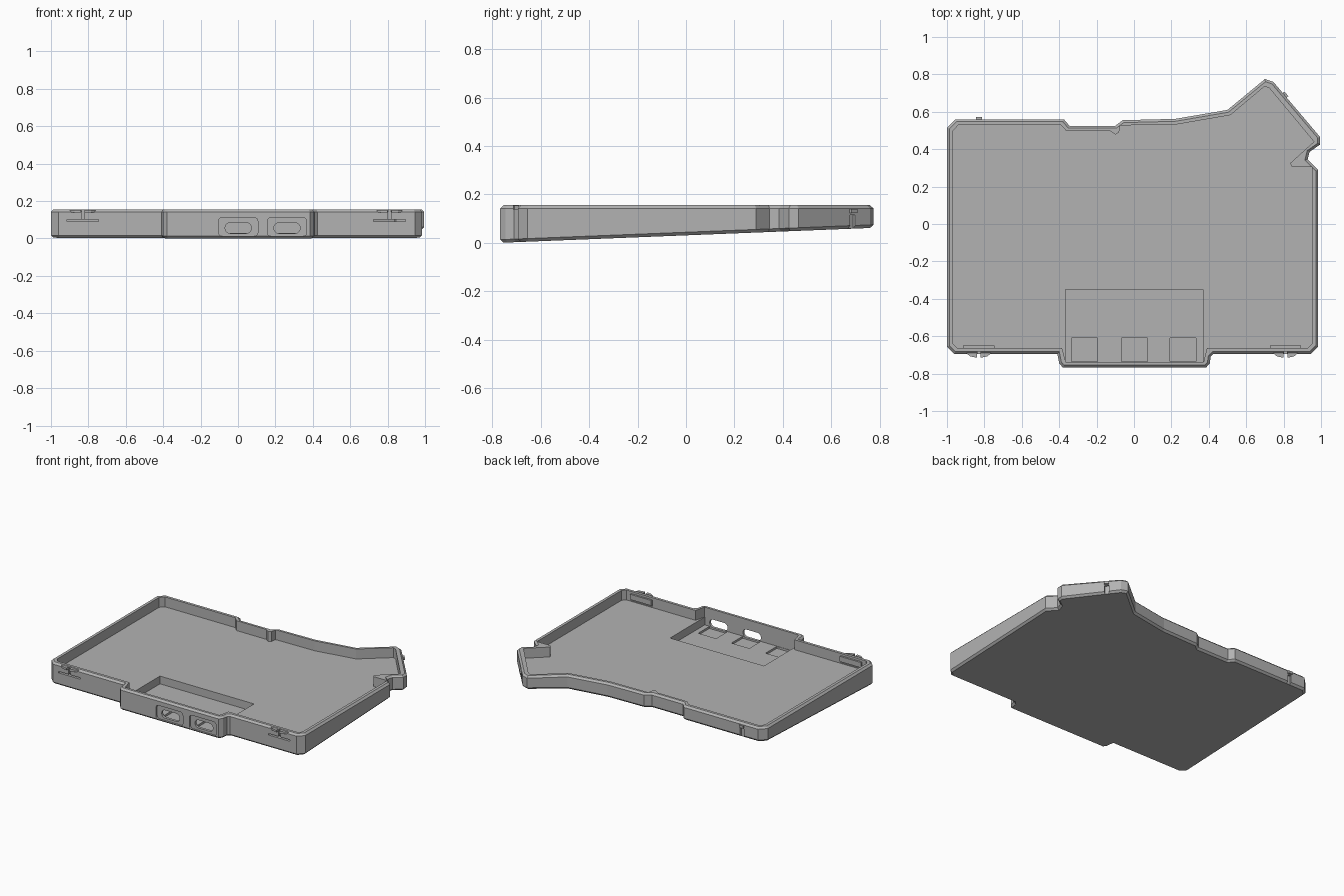
import bpy, bmesh, math
from mathutils import Vector, Matrix

if "Cube" in bpy.data.objects:
    bpy.data.objects.remove(bpy.data.objects["Cube"])

grey = bpy.data.materials.new("mid_grey")
grey.use_nodes = True
grey.diffuse_color = (0.45, 0.45, 0.45, 1)
grey.node_tree.nodes["Principled BSDF"].inputs["Base Color"].default_value = (0.45, 0.45, 0.45, 1)

TOP, FLOOR, POCKET, BEVEL = 0.155, 0.085, 0.03, 0.013


def underside(y):
    return max(0, (y + 0.765) * 0.04)


def inset(pts, d):
    """Mitred inward offset of a counter-clockwise outline."""
    out = []
    for i, p in enumerate(pts):
        a, b, c = Vector(pts[i - 1]), Vector(p), Vector(pts[(i + 1) % len(pts)])
        u, v = (b - a).normalized(), (c - b).normalized()
        n, m = Vector((-u.y, u.x)), Vector((-v.y, v.x))
        out.append(tuple(b + (n + m) * (d / (1 + n.dot(m)))))
    return out


def loft(name, rings):
    """Closed solid through matching rings of 3D points."""
    bm = bmesh.new()
    loops = [[bm.verts.new(p) for p in ring] for ring in rings]
    n = len(loops[0])
    for lo, hi in zip(loops, loops[1:]):
        for i in range(n):
            j = (i + 1) % n
            bm.faces.new((lo[i], lo[j], hi[j], hi[i]))
    bm.faces.new(loops[0][::-1])
    bm.faces.new(loops[-1])
    bmesh.ops.recalc_face_normals(bm, faces=bm.faces)
    mesh = bpy.data.meshes.new(name)
    bm.to_mesh(mesh)
    bm.free()
    mesh.materials.append(grey)
    obj = bpy.data.objects.new(name, mesh)
    bpy.context.collection.objects.link(obj)
    return obj


def prism(name, pts, lo, hi):
    return loft(name, [[(x, y, z) for x, y in pts] for z in (lo, hi)])


def prism_y(name, pts, lo, hi):
    return loft(name, [[(x, y, z) for x, z in pts] for y in (lo, hi)])


def box(name, x0, x1, y0, y1, z0, z1):
    return prism(name, [(x0, y0), (x1, y0), (x1, y1), (x0, y1)], z0, z1)


def rounded(x0, x1, z0, z1, r):
    pts = []
    corners = [(x1 - r, z1 - r), (x0 + r, z1 - r), (x0 + r, z0 + r), (x1 - r, z0 + r)]
    for k, (cx, cz) in enumerate(corners):
        for s in range(5):
            a = math.radians(90 * k + 22.5 * s)
            pts.append((cx + r * math.cos(a), cz + r * math.sin(a)))
    return pts


def cut(target, cutter):
    cutter.hide_render = True
    mod = target.modifiers.new("cut", 'BOOLEAN')
    mod.operation, mod.solver, mod.object = 'DIFFERENCE', 'EXACT', cutter
    bpy.context.view_layer.objects.active = target
    bpy.ops.object.modifier_apply(modifier=mod.name)
    bpy.data.objects.remove(cutter)


# Outer outline of the tray and the cavity inside it
outer = [(-0.96, -0.695), (-0.41, -0.695), (-0.4, -0.745), (-0.38, -0.768), (0.385, -0.768),
         (0.405, -0.745), (0.41, -0.71), (0.425, -0.695), (0.945, -0.695), (0.985, -0.655),
         (0.985, 0.29), (0.928, 0.345), (0.938, 0.385), (0.995, 0.425), (0.995, 0.465),
         (0.745, 0.76), (0.7, 0.775), (0.5, 0.61), (0.22, 0.562), (-0.06, 0.555),
         (-0.1, 0.525), (-0.345, 0.525), (-0.375, 0.56), (-0.955, 0.56), (-1, 0.515),
         (-1, -0.655)]
cavity = [(-0.945, -0.663), (-0.385, -0.663), (-0.365, -0.738), (0.372, -0.738),
          (0.39, -0.663), (0.93, -0.663), (0.952, -0.64), (0.952, 0.305), (0.845, 0.305),
          (0.835, 0.325), (0.92, 0.402), (0.962, 0.44), (0.725, 0.725), (0.7, 0.737),
          (0.515, 0.582), (0.225, 0.532), (-0.075, 0.527), (-0.08, 0.49), (-0.1, 0.478),
          (-0.125, 0.496), (-0.36, 0.496), (-0.39, 0.528), (-0.94, 0.528), (-0.967, 0.5),
          (-0.967, -0.64)]
small = inset(outer, BEVEL)

# Wedge-bottomed body with bevelled rims
tray = loft("tray", [
    [(x, y, underside(y)) for x, y in small],
    [(x, y, underside(y) + BEVEL) for x, y in outer],
    [(x, y, TOP - BEVEL) for x, y in outer],
    [(x, y, TOP) for x, y in small]])
cut(tray, prism("cavity_cutter", cavity, FLOOR, 0.3))

# Sunken pocket at the front, with three shallow seats
cut(tray, box("pocket_cutter", -0.365, 0.37, -0.738, -0.35, POCKET, 0.12))
for x in (-0.265, 0.002, 0.262):
    cut(tray, box("seat_cutter", x - 0.07, x + 0.07, -0.735, -0.61, 0.016, 0.06))

# Two socket openings, each in a shallow recess
for x in (0.001, 0.262):
    cut(tray, prism_y("recess_cutter", rounded(x - 0.105, x + 0.105, 0.012, 0.112, 0.02), -0.8, -0.754))
    cut(tray, prism_y("socket_cutter", rounded(x - 0.07, x + 0.07, 0.028, 0.084, 0.026), -0.78, -0.7))

# Front snap clips: slot below, split vertical relief, curved catch on top
for side, x in (("right", -0.83), ("left", 0.81)):
    cut(tray, box("slot_cutter", x - 0.085, x + 0.085, -0.72, -0.65, 0.092, 0.102))
    cut(tray, box("relief_cutter", x - 0.008, x + 0.008, -0.72, -0.683, 0.1, 0.2))
    box(side + "_clip_pad", x - 0.083, x + 0.083, -0.675, -0.65, 0.103, 0.14)
    for k in (-1, 1):
        catch = [(x + k * 0.01, -0.69), (x + k * 0.068, -0.69), (x + k * 0.045, -0.708),
                 (x + k * 0.01, -0.715)]
        prism(side + "_clip_catch", catch, 0.138, 0.153)

# Rear catches: a nub above a narrow groove
for side, pos, angle in (("right", (-0.83, 0.56), 0), ("left", (0.806, 0.688), -49.7)):
    place = Matrix.Translation((*pos, 0)) @ Matrix.Rotation(math.radians(angle), 4, 'Z')
    groove = box("groove_cutter", -0.014, 0.014, -0.012, 0.03, 0.02, 0.115)
    groove.data.transform(place)
    cut(tray, groove)
    nub = box(side + "_rear_nub", -0.016, 0.016, -0.01, 0.012, 0.122, 0.14)
    nub.data.transform(place)
